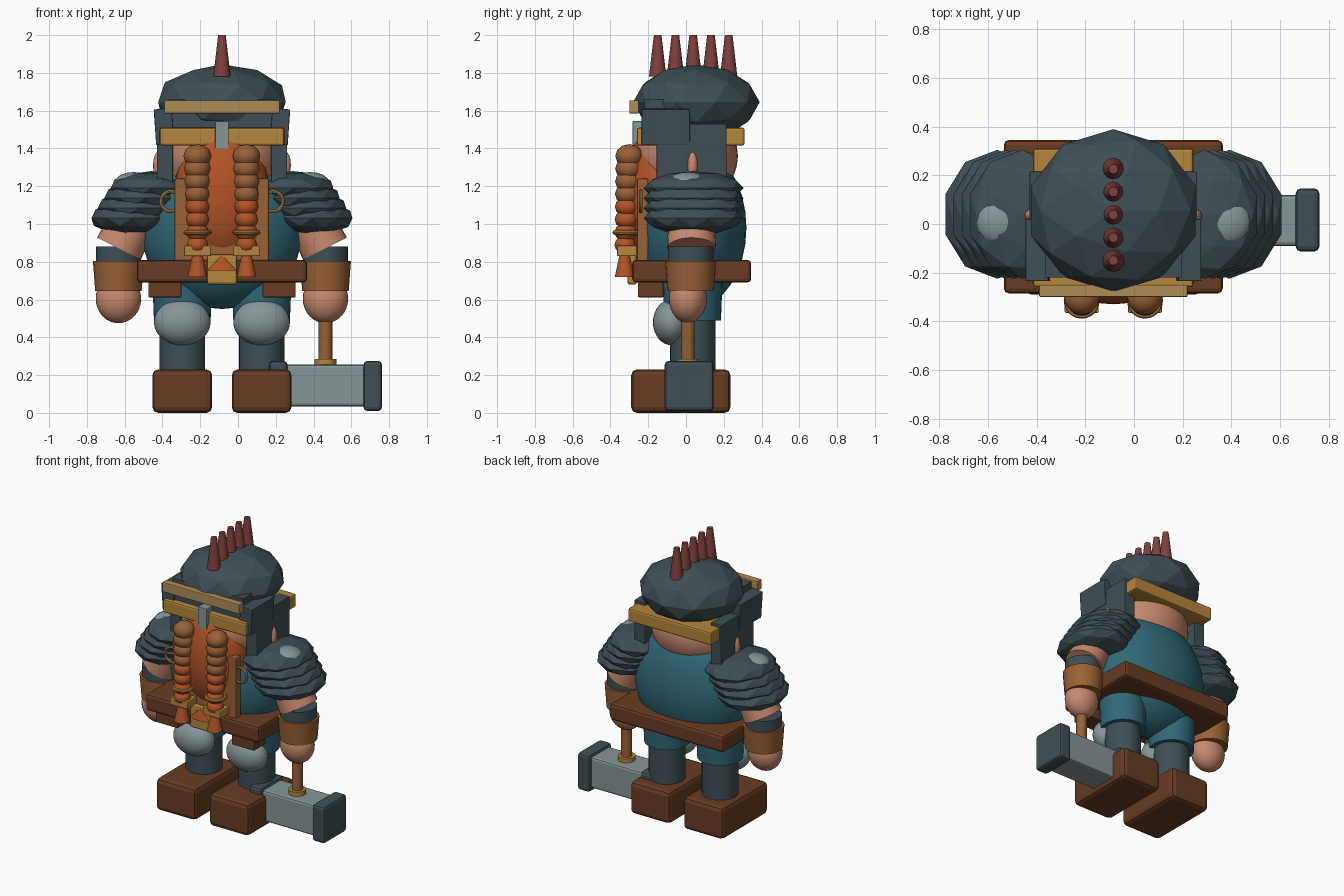
import bpy, math
from mathutils import Vector

cube = bpy.data.objects.get("Cube")
if cube:
    bpy.data.objects.remove(cube, do_unlink=True)

CX = -0.085  # centre line of the figure; the hammer sits off to its left


def material(name, r, g, b):
    m = bpy.data.materials.new(name)
    m.use_nodes = True
    m.diffuse_color = (r, g, b, 1)
    m.node_tree.nodes["Principled BSDF"].inputs["Base Color"].default_value = (r, g, b, 1)
    return m


slate = material("dark slate", 0.05, 0.078, 0.09)
steel = material("steel", 0.24, 0.3, 0.31)
gold = material("gold", 0.46, 0.24, 0.045)
pale_gold = material("pale gold", 0.43, 0.26, 0.09)
brown = material("dark brown leather", 0.14, 0.045, 0.017)
leather = material("tan leather", 0.32, 0.12, 0.037)
orange = material("orange hair", 0.45, 0.088, 0.02)
skin = material("skin", 0.58, 0.25, 0.155)
teal = material("teal cloth", 0.03, 0.14, 0.18)
red = material("dark red", 0.22, 0.05, 0.05)


def finish(name, mat, smooth=True):
    ob = bpy.context.object
    ob.name = name
    ob.data.materials.append(mat)
    if smooth:
        bpy.ops.object.shade_smooth_by_angle(angle=math.radians(35))
    return ob


def box(name, mat, x, y, z, bevel=0.012):
    """Bevelled box from (min, max) ranges, x measured from the centre line."""
    bpy.ops.mesh.primitive_cube_add(size=1)
    ob = finish(name, mat, False)
    mid = [(r[0] + r[1]) / 2 for r in (x, y, z)]
    size = [r[1] - r[0] for r in (x, y, z)]
    for v in ob.data.vertices:
        v.co = [c * s for c, s in zip(v.co, size)]
    ob.location = (CX + mid[0], mid[1], mid[2])
    if bevel:
        mod = ob.modifiers.new("bevel", "BEVEL")
        mod.width, mod.segments = bevel, 2
    return ob


def ball(name, mat, loc, radii, seg=32):
    bpy.ops.mesh.primitive_uv_sphere_add(segments=seg, ring_count=seg // 2, radius=1)
    ob = finish(name, mat)
    ob.location = (CX + loc[0], loc[1], loc[2])
    ob.scale = radii
    return ob


def rock(name, mat, loc, radii):
    """Faceted, flat-shaded ellipsoid."""
    bpy.ops.mesh.primitive_ico_sphere_add(subdivisions=2, radius=1)
    ob = finish(name, mat, False)
    ob.location = (CX + loc[0], loc[1], loc[2])
    ob.scale = radii
    return ob


def rod(name, mat, a, b, r1, r2, sides=24, flat_y=1):
    """Tapered cylinder from point a to point b."""
    a, b = Vector(a), Vector(b)
    bpy.ops.mesh.primitive_cone_add(vertices=sides, radius1=r1, radius2=r2, depth=(b - a).length)
    ob = finish(name, mat)
    ob.location = (a + b) / 2 + Vector((CX, 0, 0))
    ob.rotation_euler = (b - a).to_track_quat("Z", "Y").to_euler()
    ob.scale.y = flat_y
    return ob


def ring(name, mat, loc, major, minor, rot=(0, 0, 0)):
    bpy.ops.mesh.primitive_torus_add(major_segments=24, minor_segments=8,
                                     major_radius=major, minor_radius=minor, rotation=rot)
    ob = finish(name, mat)
    ob.location = (CX + loc[0], loc[1], loc[2])
    return ob


def span(s, a, b):
    return sorted((s * a, s * b))


# Torso, belt and apron
ball("torso", teal, (0, 0.03, 0.98), (0.43, 0.29, 0.43))
box("belt", brown, (-0.45, 0.45), (-0.285, 0.345), (0.69, 0.81), 0.02)
box("apron", leather, (-0.25, 0.25), (-0.26, -0.2), (0.79, 1.24), 0.008)
box("buckle", gold, (-0.08, 0.08), (-0.31, -0.26), (0.68, 0.84))

# Head, beard and helmet
ball("head", skin, (0, 0.0, 1.36), (0.31, 0.275, 0.26))
ball("beard", orange, (0, -0.14, 1.16), (0.25, 0.19, 0.37))
rod("beard_tip", orange, (0, -0.31, 0.755), (0, -0.31, 0.83), 0.075, 0.005, 16, 0.25)
rock("helmet_dome", slate, (0, 0.055, 1.645), (0.355, 0.335, 0.2))
box("helmet_band", gold, (-0.33, 0.33), (-0.26, 0.31), (1.415, 1.51))
box("brow_bar", pale_gold, (-0.305, 0.305), (-0.3, -0.25), (1.585, 1.655), 0.005)
box("brow_backing", slate, (-0.28, 0.28), (-0.22, 0), (1.5, 1.66), 0)
box("nose_guard", steel, (-0.036, 0.036), (-0.283, -0.2), (1.38, 1.545), 0.005)
for i in range(5):
    y = -0.15 + i * 0.094
    rod(f"crest_spike_{i + 1}", red, (0, y, 1.78), (0, y, 2), 0.046, 0.02, 12)

for s, side in ((1, "left"), (-1, "right")):
    # Helmet sides and ears
    box(f"{side}_cheek_guard", slate, span(s, 0.26, 0.345), (-0.155, 0.215), (1.2, 1.53), 0.005)
    temple = box(f"{side}_temple_guard", slate, span(s, 0.26, 0.355), (-0.235, 0.02), (1.42, 1.61), 0.005)
    temple.rotation_euler.y = s * 0.07
    ball(f"{side}_ear", skin, (s * 0.335, 0.035, 1.31), (0.03, 0.028, 0.075), 16)

    # Braids with ring, clasp and tassel
    x = s * 0.13
    for i in range(8):
        t = i / 7
        r = 0.074 - 0.017 * t
        ball(f"{side}_braid_{i + 1}", leather if i < 4 else orange,
             (x, -0.30 - 0.022 * t, 1.36 - 0.47 * t), (r, r, r * 0.85), 12)
    ring(f"{side}_braid_ring", gold, (x, -0.315, 0.955), 0.062, 0.012)
    box(f"{side}_braid_clasp", gold, (x - 0.07, x + 0.07), (-0.365, -0.26), (0.83, 0.885), 0.006)
    rod(f"{side}_tassel", orange, (x, -0.325, 0.72), (x, -0.325, 0.84), 0.052, 0.026, 12)
    ring(f"{side}_beard_ring", pale_gold, (s * 0.27, -0.24, 1.12), 0.053, 0.01, (math.pi / 2, 0, 0))

    # Layered pauldron with a steel boss
    for i in range(4):
        rock(f"{side}_pauldron_{i + 1}", slate, (s * (0.375 + 0.034 * i), 0.04, 1.19 - 0.053 * i),
             (0.225, 0.265, 0.09))
    ball(f"{side}_pauldron_boss", steel, (s * 0.465, 0.01, 1.225), (0.1, 0.1, 0.05), 16)

    # Arm
    ax = s * 0.548
    rod(f"{side}_upper_arm", skin, (s * 0.43, 0.03, 1.1), (s * 0.545, 0.03, 0.87), 0.12, 0.13)
    rod(f"{side}_sleeve", slate, (ax, 0.025, 0.77), (ax, 0.025, 0.88), 0.12, 0.12)
    rod(f"{side}_bracer", leather, (ax, 0.025, 0.645), (ax, 0.025, 0.805), 0.123, 0.135)
    ball(f"{side}_hand", skin, (ax, 0.01, 0.605), (0.12, 0.1, 0.13))

    # Leg
    lx = s * 0.21
    rod(f"{side}_leg", slate, (lx, 0.035, 0.2), (lx, 0.035, 0.6), 0.12, 0.12)
    rod(f"{side}_short", teal, (lx, 0.035, 0.49), (lx, 0.035, 0.74), 0.15, 0.16)
    ball(f"{side}_knee_guard", steel, (lx, -0.075, 0.48), (0.15, 0.1, 0.122))
    box(f"{side}_boot", brown, (lx - 0.158, lx + 0.158), (-0.29, 0.235), (0, 0.23), 0.03)
    box(f"{side}_pouch", brown, span(s, 0.215, 0.39), (-0.255, -0.12), (0.612, 0.71), 0.006)

# Hammer held in the left hand
hx = 0.548
rod("hammer_handle", leather, (hx, 0.01, 0.2), (hx, 0.01, 0.6), 0.036, 0.036, 16)
rod("hammer_collar", gold, (hx, 0.01, 0.245), (hx, 0.01, 0.285), 0.058, 0.058, 16)
box("hammer_head", steel, (0.3, 0.77), (-0.09, 0.12), (0.035, 0.255), 0.015)
for n, x0 in (("inner", 0.25), ("outer", 0.75)):
    box(f"hammer_{n}_cap", slate, (x0, x0 + 0.097), (-0.113, 0.146), (0.01, 0.275), 0.02)
